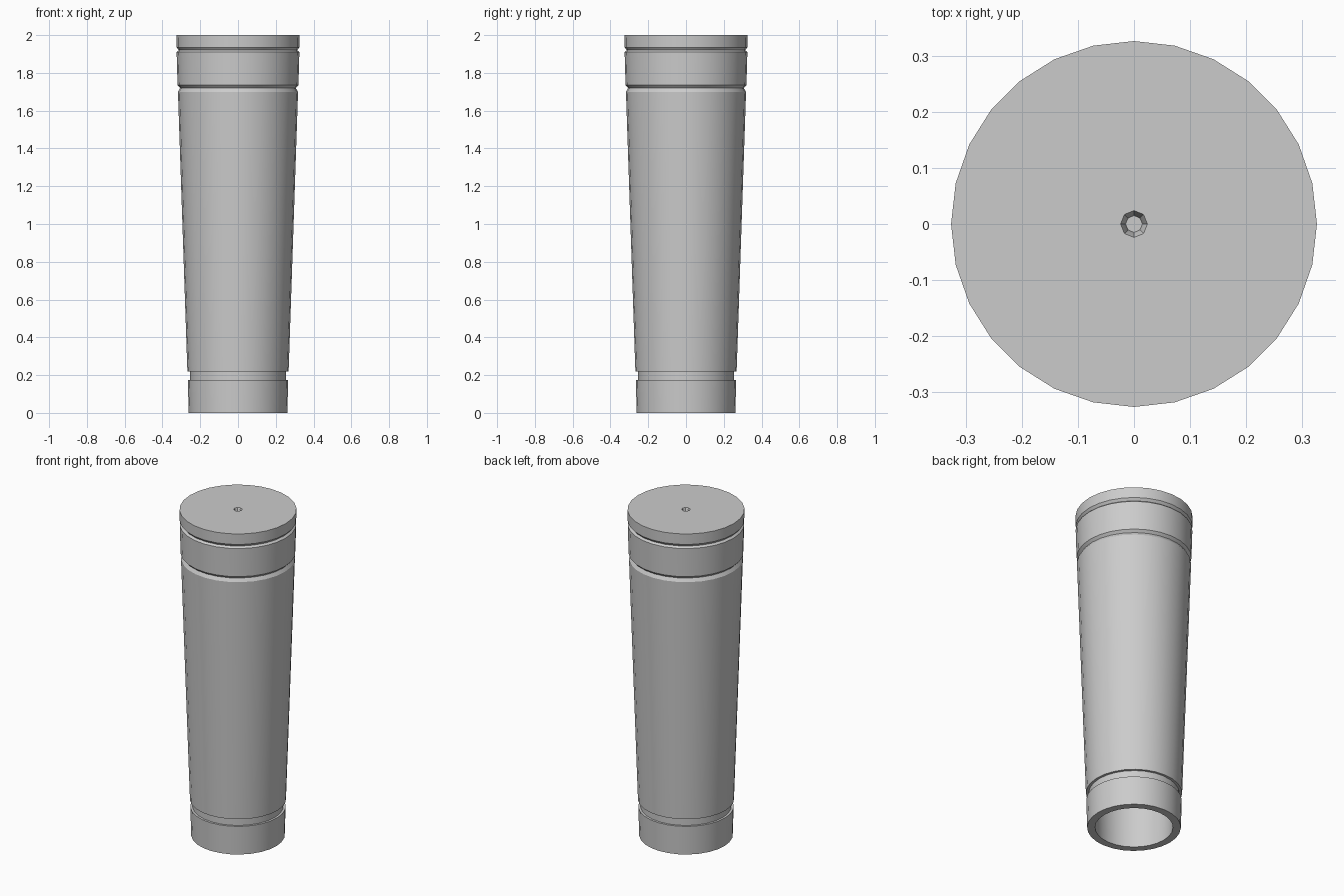
import bpy
import bmesh
from math import cos, sin, pi, radians

if "Cube" in bpy.data.objects:
    bpy.data.objects.remove(bpy.data.objects["Cube"], do_unlink=True)

grey = bpy.data.materials.new("grey")
grey.use_nodes = True
grey.diffuse_color = (0.6, 0.6, 0.6, 1)
grey.node_tree.nodes["Principled BSDF"].inputs["Base Color"].default_value = (0.6, 0.6, 0.6, 1)


def lathe(bm, profile, sides):
    """Turn (radius, height) points round z; return the rings of vertices."""
    rings = []
    for r, z in profile:
        rings.append([bm.verts.new((r * cos(2 * pi * i / sides), r * sin(2 * pi * i / sides), z))
                      for i in range(sides)])
    for a, b in zip(rings, rings[1:]):
        for i in range(sides):
            j = (i + 1) % sides
            bm.faces.new((a[i], a[j], b[j], b[i]))
    return rings


def ring_edges(bm, ring):
    return [bm.edges.get((ring[i - 1], ring[i])) for i in range(len(ring))]


# Tapered shell: inner wall, bottom lip, then the grooved outside up to the rim
shell = [
    (0.265, 1.93), (0.217, 0.0),
    (0.261, 0.0), (0.266, 0.175),
    (0.253, 0.175), (0.253, 0.22),
    (0.268, 0.22), (0.318, 1.70),
    (0.306, 1.72), (0.32, 1.735),
    (0.325, 1.91), (0.313, 1.92), (0.325, 1.935),
    (0.326, 2.0),
]
# Small eight-sided pit in the middle of the top
pit = [(0.024, 2.0), (0.018, 1.985), (0.015, 1.97)]

bm = bmesh.new()
body_rings = lathe(bm, shell, 28)
pit_rings = lathe(bm, pit, 8)
bm.faces.new(body_rings[0])
bm.faces.new(pit_rings[-1])
# Top face between the rim and the pit
bmesh.ops.triangle_fill(
    bm, use_beauty=True,
    edges=ring_edges(bm, body_rings[-1]) + ring_edges(bm, pit_rings[0]))
bmesh.ops.recalc_face_normals(bm, faces=bm.faces)

mesh = bpy.data.meshes.new("tapered_leg")
bm.to_mesh(mesh)
bm.free()
mesh.materials.append(grey)
leg = bpy.data.objects.new("tapered_leg", mesh)
bpy.context.collection.objects.link(leg)

bpy.ops.object.select_all(action="DESELECT")
leg.select_set(True)
bpy.context.view_layer.objects.active = leg
bpy.ops.object.shade_smooth_by_angle(angle=radians(30))
